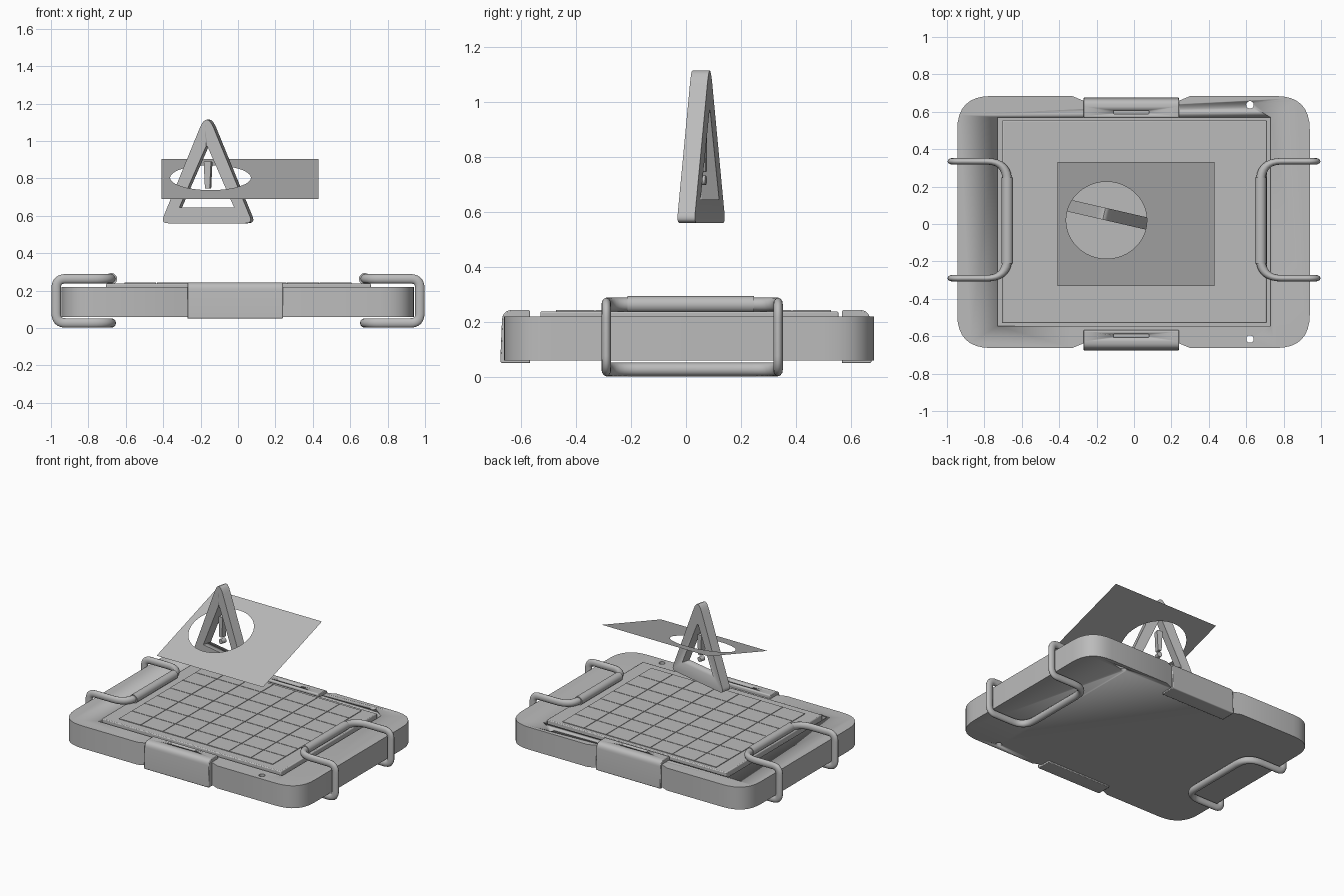
import bpy, bmesh, math
from mathutils import Matrix, Vector

cube = bpy.data.objects.get("Cube")
if cube:
    bpy.data.objects.remove(cube, do_unlink=True)

GREY = bpy.data.materials.new("plain_grey")
GREY.use_nodes = True
GREY.diffuse_color = (0.5, 0.5, 0.5, 1)
GREY.node_tree.nodes["Principled BSDF"].inputs["Base Color"].default_value = (0.5, 0.5, 0.5, 1)


def rounded(corners, steps=8):
    """Closed outline: each corner is (point, cut distance)."""
    out, n = [], len(corners)
    for i, (p, d) in enumerate(corners):
        p = Vector(p)
        if not d:
            out.append(p)
            continue
        a = p + (Vector(corners[i - 1][0]) - p).normalized() * d
        b = p + (Vector(corners[(i + 1) % n][0]) - p).normalized() * d
        for k in range(steps + 1):
            t = k / steps
            out.append(a * (1 - t) ** 2 + p * 2 * t * (1 - t) + b * t * t)
    return out


def select(ob):
    bpy.ops.object.select_all(action='DESELECT')
    ob.select_set(True)
    bpy.context.view_layer.objects.active = ob


def finish(name, bm, smooth=True):
    me = bpy.data.meshes.new(name)
    bm.to_mesh(me)
    bm.free()
    me.materials.append(GREY)
    ob = bpy.data.objects.new(name, me)
    bpy.context.collection.objects.link(ob)
    if smooth:
        select(ob)
        bpy.ops.object.shade_smooth_by_angle(angle=math.radians(30))
    return ob


def prism(name, outline, low, high, matrix=Matrix()):
    bm = bmesh.new()
    face = bm.faces.new([bm.verts.new((p[0], p[1], low)) for p in outline])
    ext = bmesh.ops.extrude_face_region(bm, geom=[face])
    top = [v for v in ext["geom"] if isinstance(v, bmesh.types.BMVert)]
    bmesh.ops.translate(bm, vec=(0, 0, high - low), verts=top)
    bm.transform(matrix)
    bmesh.ops.recalc_face_normals(bm, faces=bm.faces)
    return finish(name, bm)


def rect(x0, x1, y0, y1, d=0):
    return rounded([((x0, y0), d), ((x1, y0), d), ((x1, y1), d), ((x0, y1), d)])


def circle(x, y, r, n=24):
    return [(x + r * math.cos(math.tau * i / n), y + r * math.sin(math.tau * i / n)) for i in range(n)]


def bevel(ob, width, segments=2):
    select(ob)
    mod = ob.modifiers.new("bevel", 'BEVEL')
    mod.width, mod.segments = width, segments
    bpy.ops.object.modifier_apply(modifier=mod.name)


def cut(ob, cutter):
    cutter.hide_render = True
    select(ob)
    mod = ob.modifiers.new("cut", 'BOOLEAN')
    mod.object, mod.solver = cutter, 'EXACT'
    bpy.ops.object.modifier_apply(modifier=mod.name)
    bpy.data.objects.remove(cutter, do_unlink=True)


# Base slab, narrowed a little beside the two edge clips
L, R, F, B = -0.945, 0.94, -0.663, 0.684
body = prism("base_slab", rounded([
    ((L, F), 0.18), ((-0.33, F), 0), ((-0.27, F + 0.025), 0), ((0.24, F + 0.025), 0), ((0.3, F), 0),
    ((R, F), 0.18), ((R, B), 0.18),
    ((0.3, B), 0), ((0.24, B - 0.025), 0), ((-0.27, B - 0.025), 0), ((-0.33, B), 0), ((L, B), 0.18)]),
    0.06, 0.22)
cut(body, prism("panel_recess", rect(-0.73, 0.73, -0.545, 0.57), 0.2, 0.3))
for y in (-0.615, 0.637):
    cut(body, prism("bolt_hole", circle(0.62, y, 0.02), 0, 0.3))

# Raised work surface with a grid of thin tiles
panel = prism("work_panel", rect(-0.705, 0.71, -0.53, 0.555), 0.19, 0.238)
bevel(panel, 0.006)
bm = bmesh.new()
for i in range(7):
    for j in range(7):
        place = Matrix.Translation((-0.523 + 0.174 * i, -0.403 + 0.1435 * j, 0.239))
        bmesh.ops.create_cube(bm, size=1, matrix=place @ Matrix.Diagonal((0.17, 0.1395, 0.007, 1)))
finish("grid_tiles", bm, smooth=False)

# Edge clips: profile in y and z, run along x
ALONG_X = Matrix(((0, 0, 1, 0), (1, 0, 0, 0), (0, 1, 0, 0), (0, 0, 0, 1)))
profile = rounded([((0.567, 0.05), 0), ((0.567, 0.244), 0.01), ((0.668, 0.244), 0.04), ((0.676, 0.05), 0.01)])
for side, name in ((-1, "front_clip"), (1, "back_clip")):
    clip = prism(name, profile, -0.27, 0.24, Matrix.Diagonal((1, side, 1, 1)) @ ALONG_X)
    bevel(clip, 0.004)
    ys = sorted((side * 0.588, side * 0.608))
    cut(clip, prism("clip_slot", rect(-0.11, 0.08, *ys, 0.008), 0.232, 0.3))


# Carrying handles: closed tube loops, flattened across y, with a sleeve on the grip
FLAT = 0.7


def tube(name, points, radius, cyclic, flat):
    cu = bpy.data.curves.new(name, 'CURVE')
    cu.dimensions = '3D'
    cu.bevel_depth, cu.bevel_resolution, cu.use_fill_caps = radius, 4, True
    sp = cu.splines.new('POLY')
    sp.points.add(len(points) - 1)
    for slot, p in zip(sp.points, points):
        slot.co = (p[0], p[1] / flat, p[2], 1)
    sp.use_cyclic_u = cyclic
    ob = bpy.data.objects.new(name, cu)
    bpy.context.collection.objects.link(ob)
    ob.location.y, ob.scale.y = 0.0225, flat
    cu.materials.append(GREY)
    select(ob)
    bpy.ops.object.convert(target='MESH')
    bpy.ops.object.shade_smooth_by_angle(angle=math.radians(40))


for side, name in ((-1, "right"), (1, "left")):
    out, grip, w = side * 0.972, side * 0.677, 0.3125
    low, high = 0.027, 0.263
    loop = rounded([
        ((out, -w, low), 0.05), ((out, -w, high), 0.05), ((grip, -w, high), 0.11),
        ((grip, w, high), 0.11), ((out, w, high), 0.05), ((out, w, low), 0.05),
        ((grip, w, low), 0.11), ((grip, -w, low), 0.11)])
    tube(name + "_handle", loop, 0.025, True, FLAT)
    tube(name + "_grip_sleeve", [(grip, -0.235, high), (grip, 0.225, high)], 0.031, False, 1)

# Tilted sheet with a round opening, higher at the back
tilt = math.atan2(0.215, 0.664)
frame = Matrix.Translation((0, 0, 0.797)) @ Matrix.Rotation(tilt, 4, 'X')
bm = bmesh.new()
for outline in (rect(-0.41, 0.43, -0.349, 0.349), circle(-0.147, 0.021, 0.216, 48)):
    ring = [bm.verts.new((p[0], p[1], 0)) for p in outline]
    for i, v in enumerate(ring):
        bm.edges.new((ring[i - 1], v))
bmesh.ops.triangle_fill(bm, use_beauty=True, edges=bm.edges[:], normal=(0, 0, 1))
bm.transform(frame)
finish("tilted_sheet", bm, smooth=False)

# Upright warning triangle, turned slightly about z
stand = (Matrix.Translation((-0.16, 0.055, 0)) @ Matrix.Rotation(math.radians(-13), 4, 'Z')
         @ Matrix.Rotation(math.radians(90), 4, 'X'))
triangle = prism("warning_triangle", rounded([
    ((-0.252, 0.56), 0.04), ((0.252, 0.56), 0.04), ((0, 1.16), 0.1)]), -0.0325, 0.0325, stand)
cut(triangle, prism("triangle_opening", rounded([
    ((-0.15, 0.645), 0), ((0.15, 0.645), 0), ((0, 0.98), 0.02)]), -0.1, 0.1, stand))
prism("warning_bar", rounded([
    ((-0.013, 0.745), 0.006), ((0.013, 0.745), 0.006), ((0.02, 0.89), 0.008), ((-0.02, 0.89), 0.008)]),
    -0.018, 0.018, stand)
prism("warning_dot", circle(0, 0.715, 0.017), -0.018, 0.018, stand)
